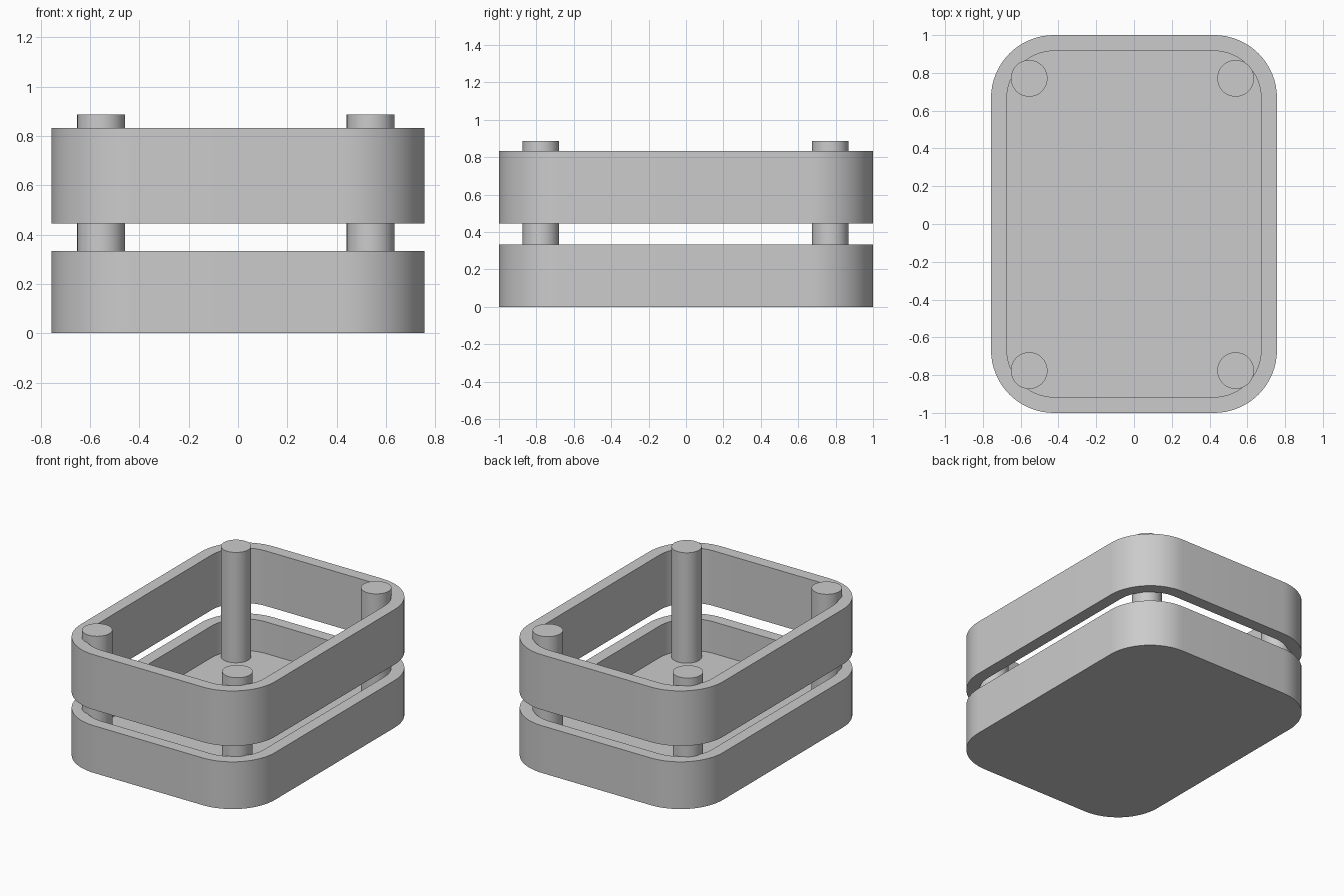
import bpy
import bmesh
from math import cos, sin, pi, radians

if "Cube" in bpy.data.objects:
    bpy.data.objects.remove(bpy.data.objects["Cube"], do_unlink=True)

grey = bpy.data.materials.new("plain grey")
grey.use_nodes = True
colour = (0.6, 0.6, 0.6, 1)
grey.diffuse_color = colour
grey.node_tree.nodes["Principled BSDF"].inputs["Base Color"].default_value = colour

HALF_X, HALF_Y, RADIUS, WALL = 0.757, 1.0, 0.333, 0.084
STEPS = 16


def outline(bm, inset, z):
    """Loop of vertices around a rounded rectangle."""
    r = RADIUS - inset
    cx, cy = HALF_X - RADIUS, HALF_Y - RADIUS
    loop = []
    for corner, (sx, sy) in enumerate([(1, 1), (-1, 1), (-1, -1), (1, -1)]):
        for i in range(STEPS + 1):
            a = (corner + i / STEPS) * pi / 2
            loop.append(bm.verts.new((sx * cx + r * cos(a), sy * cy + r * sin(a), z)))
    return loop


def bridge(bm, a, b):
    for i in range(len(a)):
        j = (i + 1) % len(a)
        bm.faces.new((a[i], a[j], b[j], b[i]))


def finish(obj):
    obj.data.materials.append(grey)
    bpy.ops.object.select_all(action="DESELECT")
    obj.select_set(True)
    bpy.context.view_layer.objects.active = obj
    bpy.ops.object.shade_smooth_by_angle(angle=radians(30))


def shell(name, bottom, top, floor=None):
    """Rounded wall, open right through or closed by a floor."""
    bm = bmesh.new()
    inner_z = bottom if floor is None else floor
    loops = [outline(bm, inset, z) for inset, z in
             [(0, bottom), (0, top), (WALL, top), (WALL, inner_z)]]
    for a, b in zip(loops, loops[1:]):
        bridge(bm, a, b)
    if floor is None:
        bridge(bm, loops[-1], loops[0])
    else:
        bm.faces.new(loops[0])
        bm.faces.new(loops[-1])
    bmesh.ops.recalc_face_normals(bm, faces=bm.faces)
    mesh = bpy.data.meshes.new(name)
    bm.to_mesh(mesh)
    bm.free()
    obj = bpy.data.objects.new(name, mesh)
    bpy.context.collection.objects.link(obj)
    finish(obj)


# Lower tray and the open frame floating above it
shell("lower_tray", 0, 0.333, floor=0.11)
shell("upper_frame", 0.445, 0.833)

# Corner posts standing on the tray floor
POST_BASE, POST_TOP = 0.06, 0.888
for side, x in (("right", -0.555), ("left", 0.538)):
    for end, y in (("front", -0.776), ("back", 0.771)):
        bpy.ops.mesh.primitive_cylinder_add(
            vertices=48, radius=0.097, depth=POST_TOP - POST_BASE,
            location=(x, y, (POST_BASE + POST_TOP) / 2))
        post = bpy.context.object
        post.name = f"{end}_{side}_post"
        finish(post)
